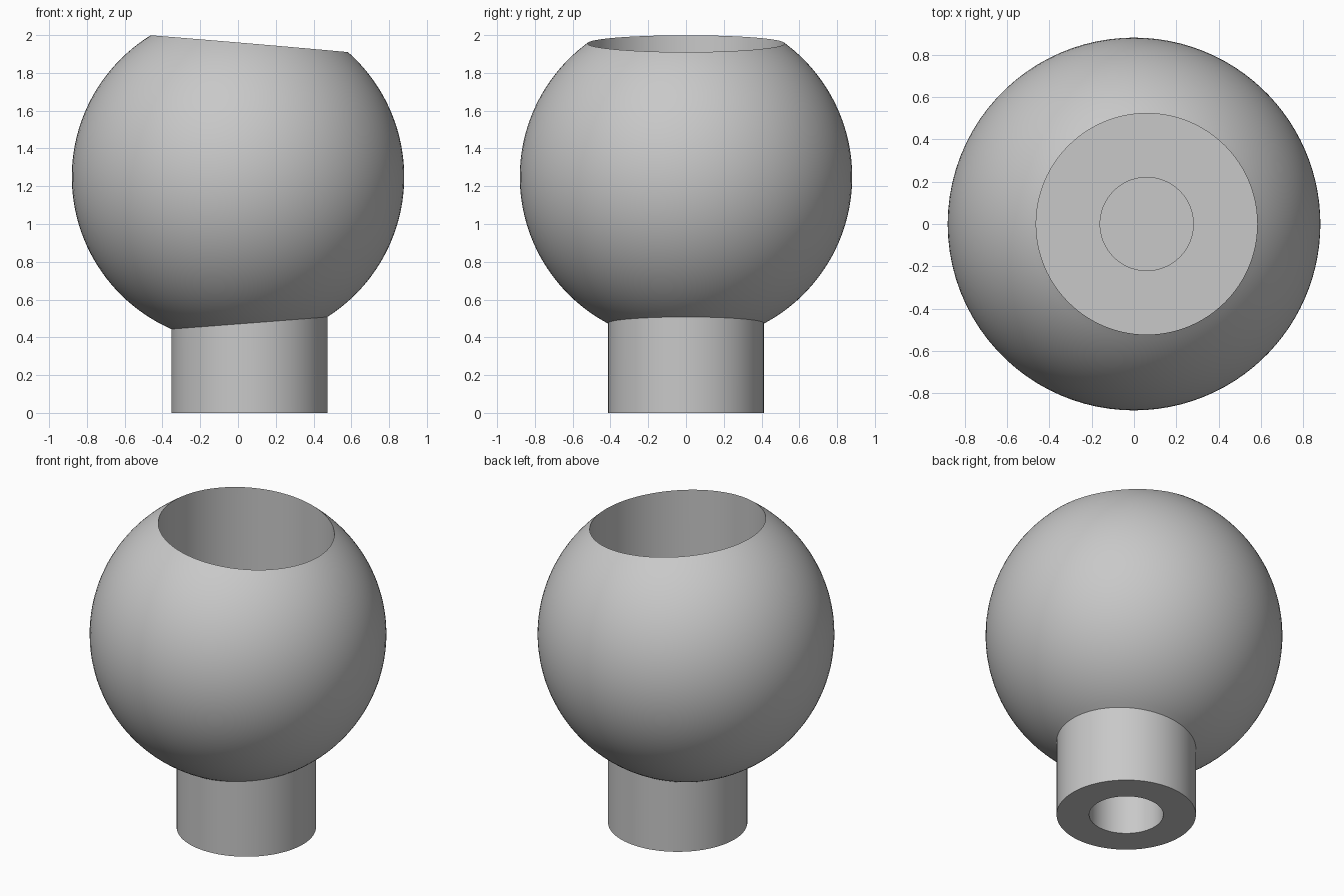
import bpy, bmesh
from math import sin, cos, pi, sqrt, acos, atan2, radians

cube = bpy.data.objects.get("Cube")
if cube:
    bpy.data.objects.remove(cube, do_unlink=True)

SEGMENTS, BALL_RINGS = 96, 48
BALL_R, BALL_Z, OFFSET = 0.88, 1.25, 0.06      # neck and bores sit off the ball's axis
NECK_R, HOLE_R, BORE_R = 0.413, 0.22, 0.522
FLOOR_Z = 0.9
ANGLES = [2 * pi * i / SEGMENTS for i in range(SEGMENTS)]


def circle(radius, z):
    return [(OFFSET + radius * cos(a), radius * sin(a), z) for a in ANGLES]


def seam(radius, side):
    """Where an upright cylinder meets the ball, below (-1) or above (1)."""
    points = []
    for x, y, _ in circle(radius, 0):
        points.append((x, y, BALL_Z + side * sqrt(BALL_R ** 2 - x * x - y * y)))
    return points


def ball_ring(lower, upper, t):
    """A ring on the ball, part way from the lower seam to the upper one."""
    points = []
    for p, q in zip(lower, upper):
        polar = [acos((v[2] - BALL_Z) / BALL_R) for v in (p, q)]
        start, end = atan2(p[1], p[0]), atan2(q[1], q[0])
        turn = (end - start + pi) % (2 * pi) - pi
        tilt, azimuth = polar[0] + t * (polar[1] - polar[0]), start + t * turn
        points.append((BALL_R * sin(tilt) * cos(azimuth),
                       BALL_R * sin(tilt) * sin(azimuth),
                       BALL_Z + BALL_R * cos(tilt)))
    return points


# Rings from the blind hole, over the neck and ball, into the top bore
neck_seam, bore_seam = seam(NECK_R, -1), seam(BORE_R, 1)
rings = [circle(HOLE_R, FLOOR_Z - 0.05), circle(HOLE_R, 0), circle(NECK_R, 0)]
rings += [ball_ring(neck_seam, bore_seam, i / BALL_RINGS) for i in range(BALL_RINGS + 1)]
rings += [circle(BORE_R, FLOOR_Z), circle(HOLE_R, FLOOR_Z), circle(HOLE_R, FLOOR_Z - 0.02)]

bm = bmesh.new()
loops = [[bm.verts.new(p) for p in ring] for ring in rings]
for low, high in zip(loops, loops[1:]):
    for i in range(SEGMENTS):
        j = (i + 1) % SEGMENTS
        bm.faces.new((low[i], low[j], high[j], high[i]))
bm.faces.new(loops[0])
bm.faces.new(loops[-1])
bmesh.ops.recalc_face_normals(bm, faces=bm.faces)
mesh = bpy.data.meshes.new("ball_knob")
bm.to_mesh(mesh)
bm.free()

# Plain grey
grey = bpy.data.materials.new("plain grey")
grey.use_nodes = True
colour = (0.58, 0.58, 0.58, 1)
grey.diffuse_color = colour
grey.node_tree.nodes["Principled BSDF"].inputs["Base Color"].default_value = colour
mesh.materials.append(grey)

knob = bpy.data.objects.new("ball_knob", mesh)
bpy.context.collection.objects.link(knob)
bpy.context.view_layer.objects.active = knob
knob.select_set(True)
bpy.ops.object.shade_smooth_by_angle(angle=radians(30))
